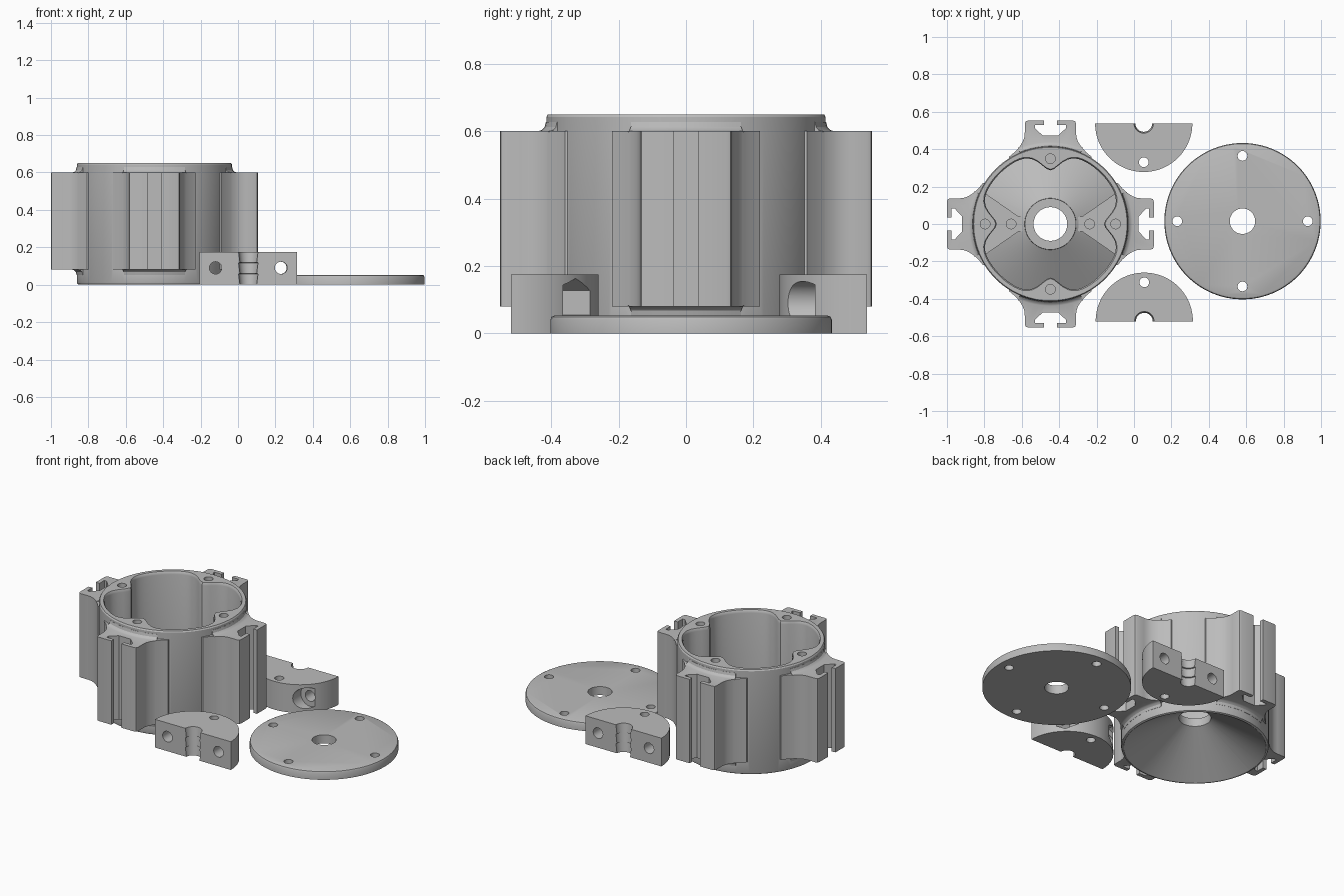
import bpy, bmesh, math
from math import cos, sin, pi, radians
from mathutils import Matrix

if "Cube" in bpy.data.objects:
    bpy.data.objects.remove(bpy.data.objects["Cube"], do_unlink=True)

grey = bpy.data.materials.new("plain grey")
grey.use_nodes = True
grey.diffuse_color = (0.5, 0.5, 0.5, 1)
grey.node_tree.nodes["Principled BSDF"].inputs["Base Color"].default_value = (0.5, 0.5, 0.5, 1)

SEG = 96


def loft(name, rings):
    """Skin a list of equal closed rings and cap both ends."""
    bm = bmesh.new()
    loops = [[bm.verts.new(p) for p in ring] for ring in rings]
    n = len(loops[0])
    for a, b in zip(loops, loops[1:]):
        for i in range(n):
            j = (i + 1) % n
            bm.faces.new((a[i], a[j], b[j], b[i]))
    bm.faces.new(loops[0])
    bm.faces.new(loops[-1])
    bmesh.ops.recalc_face_normals(bm, faces=bm.faces)
    mesh = bpy.data.meshes.new(name)
    bm.to_mesh(mesh)
    bm.free()
    mesh.materials.append(grey)
    obj = bpy.data.objects.new(name, mesh)
    bpy.context.collection.objects.link(obj)
    return obj


def prism(name, pts, z0, z1):
    return loft(name, [[(x, y, z) for x, y in pts] for z in (z0, z1)])


def circle(r, z, x=0, y=0, n=SEG):
    return [(x + r * cos(2 * pi * i / n), y + r * sin(2 * pi * i / n), z) for i in range(n)]


def turned(name, profile, x=0, y=0, n=SEG):
    return loft(name, [circle(r, z, x, y, n) for r, z in profile])


def transform(obj, matrix):
    obj.data.transform(matrix)
    return obj


def combine(target, tool, op="DIFFERENCE"):
    """Apply a boolean and discard the tool."""
    tool.hide_render = True
    mod = target.modifiers.new("boolean", "BOOLEAN")
    mod.operation, mod.solver, mod.object = op, "EXACT", tool
    bpy.context.view_layer.update()
    deps = bpy.context.evaluated_depsgraph_get()
    mesh = bpy.data.meshes.new_from_object(target.evaluated_get(deps))
    target.modifiers.clear()
    target.data = mesh
    bpy.data.objects.remove(tool, do_unlink=True)


def finish(obj, location, turn=0):
    obj.location = location
    obj.rotation_euler.z = turn
    bpy.ops.object.select_all(action="DESELECT")
    obj.select_set(True)
    bpy.context.view_layer.objects.active = obj
    bpy.ops.object.shade_smooth_by_angle(angle=radians(30))


def mirrored(half):
    return half + [(-x, y) for x, y in reversed(half)]


QUARTERS = [Matrix.Rotation(k * pi / 2, 4, "Z") for k in range(4)]

# Housing shell
housing = turned("housing", [(0.405, 0), (0.412, 0.004), (0.415, 0.012),
                             (0.415, 0.642), (0.41, 0.65)])

# Four slotted rails with flared roots and fillets above and below
rail = mirrored([(0.22, 0.33), (0.22, 0.36), (0.19, 0.385), (0.165, 0.413), (0.148, 0.44),
                 (0.139, 0.465), (0.137, 0.49), (0.137, 0.537), (0.132, 0.549), (0.12, 0.553)])
slot = mirrored([(0.035, 0.6), (0.035, 0.528), (0.083, 0.528), (0.083, 0.512), (0.04, 0.472)])
fillet = [(0.38, 0), (0.443, 0), (0.428, 0.006), (0.42, 0.014), (0.416, 0.03), (0.38, 0.03)]


def collar(z, up):
    angles = [pi / 2 + radians(-23 + 46 * i / 12) for i in range(13)]
    return loft("collar", [[(r * cos(a), r * sin(a), z + up * h) for r, h in fillet]
                           for a in angles])


for q in QUARTERS:
    combine(housing, transform(prism("rail", rail, 0.08, 0.6), q), "UNION")
    combine(housing, transform(collar(0.598, 1), q), "UNION")
    combine(housing, transform(collar(0.082, -1), q), "UNION")
    combine(housing, transform(prism("slot", slot, -0.1, 0.8), q))


# Cavity: round wall bulging inward at four screw bosses, conical floor, raised hub
def wall(angle):
    d = (angle + pi / 4) % (pi / 2) - pi / 4
    return 0.382 - 0.095 * math.exp(-(d / radians(13)) ** 2)


def outline(scale, height):
    pts = []
    for i in range(SEG):
        a = 2 * pi * i / SEG
        r = wall(a) * scale
        pts.append((r * cos(a), r * sin(a), height(r)))
    return pts


cavity = loft("cavity", [
    circle(0.137, 0.24), circle(0.138, 0.208),
    outline(1, lambda r: 0.208 - (r - 0.138) * 0.61),
    outline(1, lambda r: 0.632), outline(1.006, lambda r: 0.643),
    outline(1.02, lambda r: 0.651), outline(1.02, lambda r: 0.7)])

# Flat wedge pads left standing on the floor
pad = [(0.1, -0.035), (0.17, -0.04), (0.35, -0.165), (0.5, -0.165),
       (0.5, 0.165), (0.35, 0.165), (0.17, 0.04), (0.1, 0.035)]
for q in QUARTERS[::2]:
    combine(cavity, transform(prism("pad", pad, 0, 0.2), q))
combine(housing, cavity)

# Conical recess below, shaft bore and screw holes
combine(housing, turned("recess", [(0.433, -0.02), (0.4, 0), (0.07, 0.202)]))
combine(housing, turned("bore", [(0.09, -0.1), (0.09, 0.5)]))
for q in QUARTERS:
    combine(housing, transform(turned("hole", [(0.026, 0.4), (0.026, 0.8)], 0.349, 0, 24), q))
for x in (-0.21, 0.21):
    combine(housing, turned("hole", [(0.026, 0.14), (0.026, 0.4)], x, 0, 24))
finish(housing, (-0.447, 0, 0))

# Round lid with centre hole and four screw holes
lid = turned("lid", [(0.418, 0), (0.418, 0.04), (0.414, 0.049), (0.405, 0.053)])
combine(lid, turned("hole", [(0.068, -0.1), (0.068, 0.2)], n=48))
for q in QUARTERS:
    combine(lid, transform(turned("hole", [(0.026, -0.1), (0.026, 0.2)], 0.349, 0, 24), q))
finish(lid, (0.58, 0.015, 0))

# Half-round clamps with barbed bore, screw hole, cross bolts and pockets
ALONG_Y = Matrix.Translation((0, 0, 0.09)) @ Matrix.Rotation(-pi / 2, 4, "X")
TEETH = [(0.045, -0.05), (0.045, 0), (0.052, 0.058), (0.045, 0.06), (0.052, 0.117),
         (0.045, 0.119), (0.052, 0.175), (0.052, 0.2)]


def clamp(name, sides, pocket_radius, location, turn):
    arc = [(0.26 * cos(pi * i / 48), 0.26 * sin(pi * i / 48)) for i in range(49)]
    obj = prism(name, arc, 0, 0.175)
    combine(obj, turned("bore", TEETH, n=48))
    combine(obj, turned("hole", [(0.026, -0.1), (0.026, 0.3)], 0, 0.208, 24))
    for x in (-0.175, 0.175):
        bolt = turned("bolt", [(0.033, -0.1), (0.033, 0.4)], n=32)
        pocket = turned("pocket", [(pocket_radius, 0.155), (pocket_radius, 0.4)], n=sides)
        # point the pocket's corner upward
        transform(pocket, Matrix.Rotation(pi / 2, 4, "Z"))
        for tool in (bolt, pocket):
            combine(obj, transform(tool, Matrix.Translation((x, 0, 0)) @ ALONG_Y))
    finish(obj, location, turn)


clamp("front_clamp", 6, 0.073, (0.055, -0.52, 0), 0)
clamp("back_clamp", 48, 0.064, (0.052, 0.538, 0), pi)
